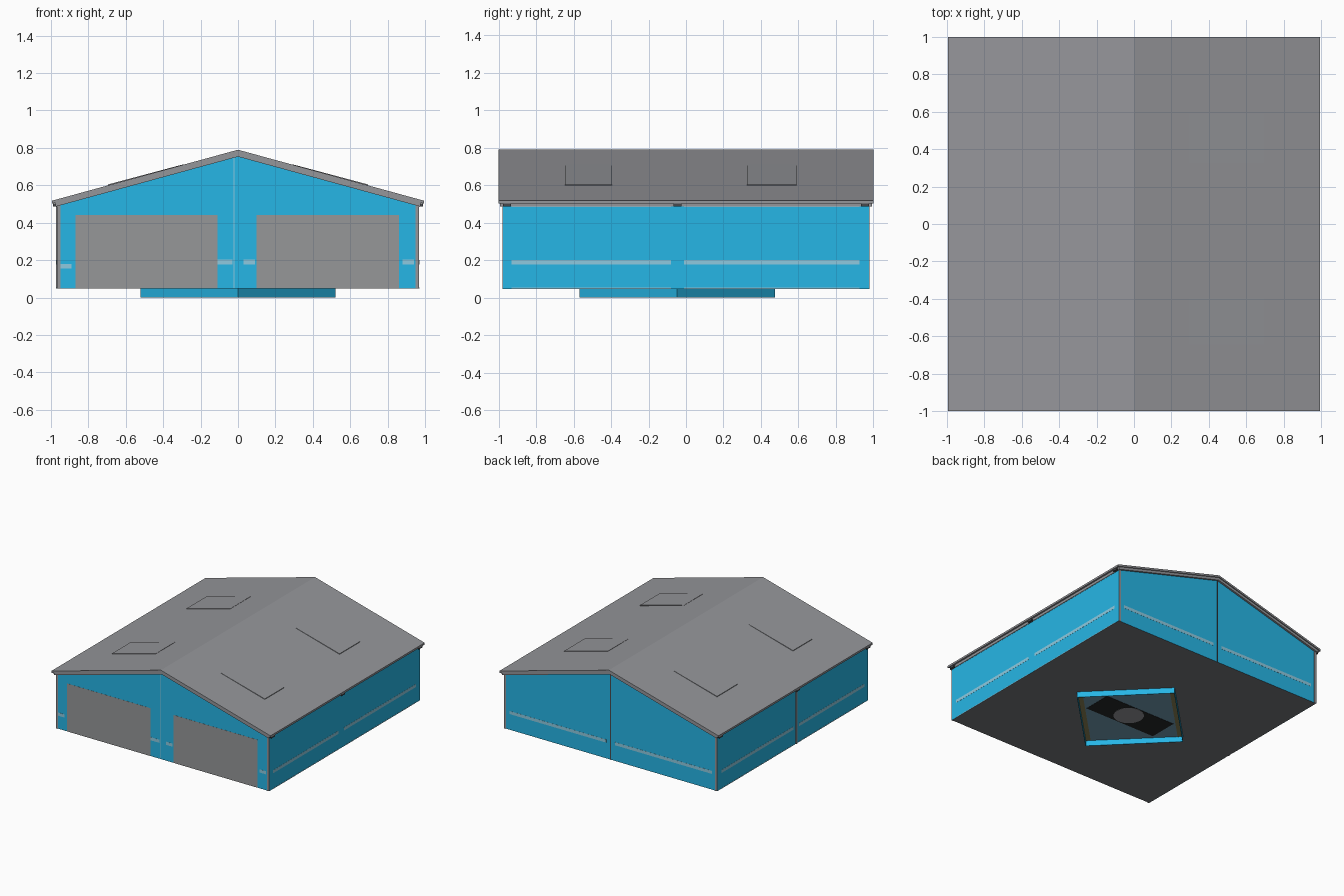
import bpy, math

if "Cube" in bpy.data.objects:
    bpy.data.objects.remove(bpy.data.objects["Cube"])


def mat(name, r, g, b):
    def lin(c):
        c /= 255
        return c / 12.92 if c <= 0.04045 else ((c + 0.055) / 1.055) ** 2.4
    m = bpy.data.materials.new(name)
    m.diffuse_color = (lin(r), lin(g), lin(b), 1)
    m.use_nodes = True
    m.node_tree.nodes["Principled BSDF"].inputs["Base Color"].default_value = m.diffuse_color
    return m


BLUE = mat("wall blue", 38, 182, 230)
ROOF = mat("roof grey", 149, 150, 154)
DOOR = mat("door grey", 150, 151, 152)
STRIPE = mat("pale stripe", 142, 202, 224)
FLOOR = mat("floor grey", 118, 121, 123)
DARK = mat("dark metal", 70, 72, 76)
SLATE = mat("slate blue", 115, 158, 180)
BLACK = mat("black", 38, 39, 40)
OLIVE = mat("olive trim", 140, 130, 85)


def mesh(name, verts, faces, m):
    me = bpy.data.meshes.new(name)
    me.from_pydata(verts, [], faces)
    me.materials.append(m)
    ob = bpy.data.objects.new(name, me)
    bpy.context.collection.objects.link(ob)
    return ob


def prism(name, profile, y0, y1, m):
    """Extrude an (x, z) profile, counter-clockwise seen from the front, along y."""
    n = len(profile)
    verts = [(x, y, z) for y in (y0, y1) for x, z in profile]
    faces = [tuple(range(n)), tuple(range(2 * n - 1, n - 1, -1))]
    faces += [(i, i + n, (i + 1) % n + n, (i + 1) % n) for i in range(n)]
    return mesh(name, verts, faces, m)


def box(name, x0, x1, y0, y1, z0, z1, m):
    return prism(name, [(x0, z0), (x1, z0), (x1, z1), (x0, z1)], y0, y1, m)


RIDGE, SLOPE = 0.79, 0.274
T = 0.001  # how far painted plates stand proud


def roof_z(x, drop=0.0):
    return RIDGE - SLOPE * abs(x) - drop


# Gabled wall body
W, Y, Z0 = 0.969, 0.977, 0.047
walls = prism("walls", [(-W, Z0), (W, Z0), (W, roof_z(W, .025)), (0, roof_z(0, .025)),
                        (-W, roof_z(W, .025))], -Y, Y, BLUE)
walls.data.materials.append(FLOOR)
for p in walls.data.polygons:
    if p.normal.z < -0.9:
        p.material_index = 1


# Roof in two layers, the lower one set back
def roof_layer(name, w, y, top, bottom, m):
    prof = [(-w, roof_z(w, bottom)), (0, roof_z(0, bottom)), (w, roof_z(w, bottom)),
            (w, roof_z(w, top)), (0, roof_z(0, top)), (-w, roof_z(w, top))]
    return prism(name, prof, -y, y, m)


roof_layer("roof", 0.995, 1.0, 0.0, 0.016, ROOF)
roof_layer("roof_fascia", 0.975, 0.992, 0.015, 0.037, ROOF)

# Slightly raised roof panels
for s in (-1, 1):
    for y0, y1 in ((-0.645, -0.395), (0.325, 0.59)):
        p = [(s * x, roof_z(x, d)) for x, d in
             ((.295, .005), (.695, .005), (.695, -.005), (.295, -.002))]
        prism("roof_panel", p if s > 0 else p[::-1], y0, y1, ROOF)

# Front doors
box("door_left", -0.87, -0.11, -Y - T, -Y + 0.004, Z0, 0.44, DOOR)
box("door_right", 0.10, 0.86, -Y - T, -Y + 0.004, Z0, 0.44, DOOR)

# Corner posts and eave brackets
for s in (-1, 1):
    for t in (-1, 1):
        xs, ys = sorted((s * 0.95, s * (W - 0.0005))), sorted((t * 0.97, t * (Y + 0.003)))
        box("corner_post", *xs, *ys, Z0, 0.495, ROOF)
    for y in (-0.955, -0.045, 0.955):
        xs = sorted((s * 0.96, s * 0.99))
        box("eave_bracket", *xs, y - 0.022, y + 0.022, 0.486, 0.502, DARK)

# Middle seams
box("front_seam", -0.024, -0.018, -Y - T, -Y + 0.003, Z0, 0.75, STRIPE)
box("back_seam", -0.004, 0.004, Y - 0.003, Y + 0.003, Z0, 0.75, DARK)
box("left_post", -W - 0.005, -W + 0.003, -0.055, -0.035, Z0, 0.49, ROOF)

# Pale wall stripes
for a, b, z in ((-0.95, -0.89, 0.167), (-0.11, -0.03, 0.19), (0.03, 0.09, 0.19), (0.88, 0.94, 0.19)):
    box("front_stripe", a, b, -Y - T, -Y + 0.003, z - 0.013, z + 0.013, STRIPE)
for a, b in ((-0.92, -0.04), (0.04, 0.92)):
    box("back_stripe", a, b, Y - 0.003, Y + T, 0.176, 0.201, STRIPE)
for s in (-1, 1):
    xs = sorted((s * (W - 0.003), s * (W + T)))
    for a, b in ((-0.93, -0.08), (-0.01, 0.925)):
        box("side_stripe", *xs, a, b, 0.176, 0.201, STRIPE)
        box("side_base_line", *xs, a, b, Z0, 0.053, STRIPE)
        box("side_top_line", *xs, a, b, 0.485, 0.493, STRIPE)

# Diamond skirt below the floor, open at the bottom
CY, R = -0.047, 0.522


def ring(r, z):
    return [(r * math.cos(k * math.pi / 2), CY + r * math.sin(k * math.pi / 2), z) for k in range(4)]


q = ring(R, 0) + ring(R, Z0) + ring(R - 0.006, 0) + ring(R - 0.006, Z0)
f = []
for i in range(4):
    j = (i + 1) % 4
    f += [(i, j, j + 4, i + 4), (j + 8, i + 8, i + 12, j + 12), (j, i, i + 8, j + 8)]
mesh("base_skirt", q, f, BLUE)

# Recessed plates inside the skirt, with trim along two opposite sides
ZP = Z0 - 0.002
c = ring(R - 0.006, ZP)
mesh("base_plate", c, [(3, 2, 1, 0)], SLATE)
for a, b, a2, b2 in ((0, 3, 1, 2), (2, 1, 3, 0)):
    def toward(p, r, k=0.05):
        return (p[0] + (r[0] - p[0]) * k, p[1] + (r[1] - p[1]) * k, ZP - T)
    v = [toward(c[a], c[a], 0), toward(c[b], c[b], 0), toward(c[b], c[b2]), toward(c[a], c[a2])]
    mesh("base_trim", v, [(0, 1, 2, 3)], OLIVE)
box("base_panel", -0.34, 0.31, -0.185, 0.055, ZP - 0.002, ZP, BLACK)
bpy.ops.mesh.primitive_cylinder_add(vertices=24, radius=0.115, depth=0.003,
                                    location=(0, -0.062, ZP - 0.002))
disc = bpy.context.object
disc.name = "base_disc"
disc.data.materials.append(ROOF)
